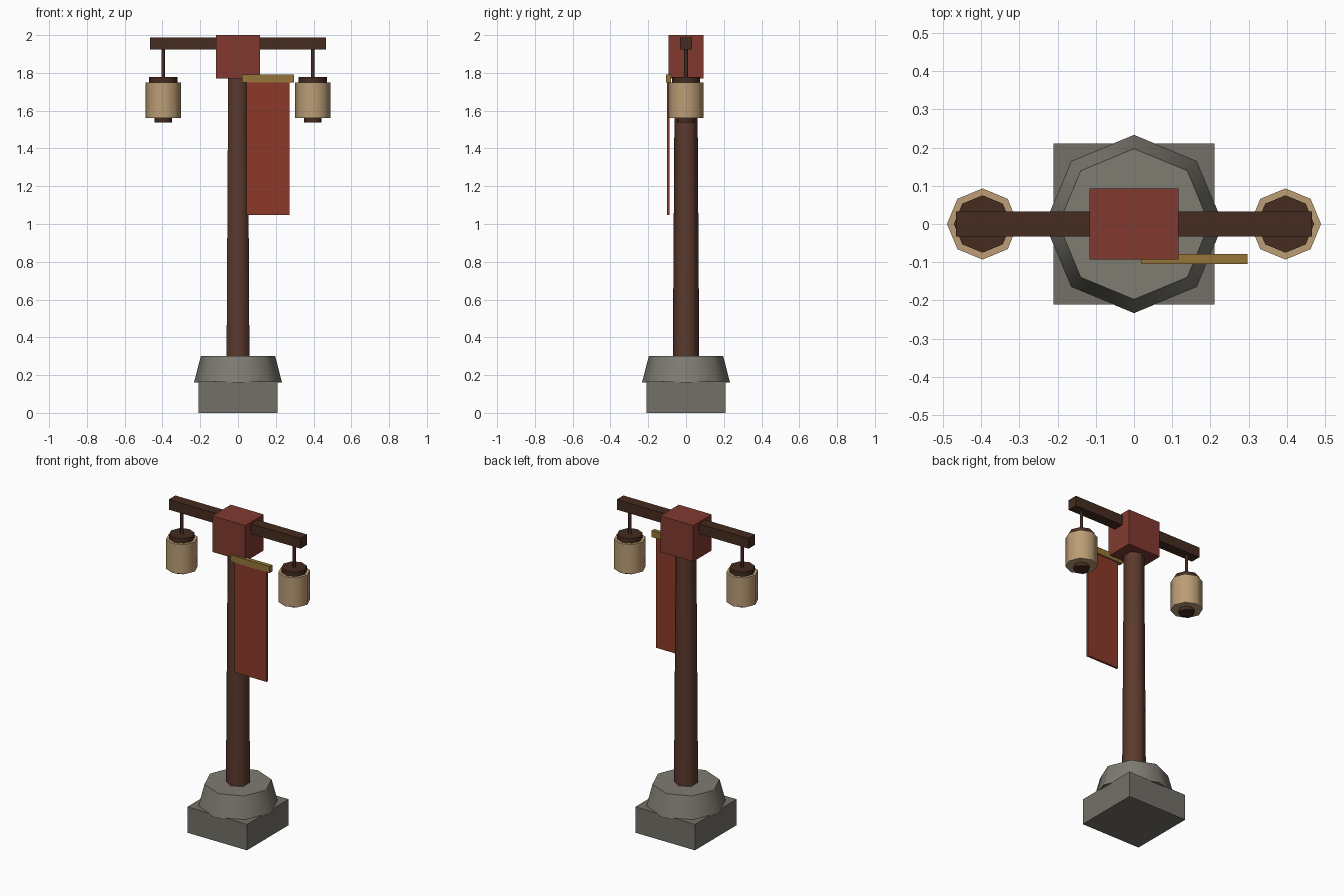
import bpy, math

if "Cube" in bpy.data.objects:
    bpy.data.objects.remove(bpy.data.objects["Cube"])

def material(name, rgb):
    m = bpy.data.materials.new(name)
    m.diffuse_color = (*rgb, 1)
    m.use_nodes = True
    m.node_tree.nodes["Principled BSDF"].inputs["Base Color"].default_value = m.diffuse_color
    return m

stone = material("stone", (0.17, 0.16, 0.135))
stone_light = material("stone_light", (0.21, 0.20, 0.165))
wood = material("wood", (0.105, 0.042, 0.026))
dark_wood = material("dark_wood", (0.06, 0.025, 0.014))
red_paint = material("red_paint", (0.22, 0.042, 0.03))
cloth = material("cloth", (0.26, 0.04, 0.022))
brass = material("brass", (0.30, 0.18, 0.04))
paper = material("paper", (0.50, 0.34, 0.18))

def box(name, x, y, z, mat):
    """Box from (min, max) ranges on each axis."""
    bpy.ops.mesh.primitive_cube_add(size=1, location=[(a + b) / 2 for a, b in (x, y, z)])
    o = bpy.context.object
    o.name = name
    o.scale = [b - a for a, b in (x, y, z)]
    bpy.ops.object.transform_apply(location=False, rotation=False, scale=True)
    o.data.materials.append(mat)
    return o

def prism(name, sides, r_bottom, r_top, z, mat, x=0):
    """Straight or tapered prism with smooth sides and sharp rims."""
    bpy.ops.mesh.primitive_cone_add(vertices=sides, radius1=r_bottom, radius2=r_top,
                                    depth=z[1] - z[0], location=(x, 0, (z[0] + z[1]) / 2))
    o = bpy.context.object
    o.name = name
    bpy.ops.object.shade_smooth_by_angle(angle=math.radians(65))
    o.data.materials.append(mat)
    return o

# Stone footing
box("base_block", (-0.21, 0.21), (-0.21, 0.21), (0, 0.165), stone)
prism("base_collar", 8, 0.233, 0.197, (0.16, 0.30), stone_light)

# Post, head block and crossbeam
prism("post", 6, 0.07, 0.06, (0.28, 1.79), wood)
box("head_block", (-0.116, 0.116), (-0.093, 0.093), (1.77, 2.0), red_paint)
box("crossbeam", (-0.465, 0.465), (-0.033, 0.033), (1.923, 1.988), dark_wood)

# Hanging lanterns
for side, x in (("left", -0.396), ("right", 0.396)):
    prism(f"{side}_lantern_hanger", 6, 0.01, 0.01, (1.77, 1.93), dark_wood, x)
    prism(f"{side}_lantern_cap", 8, 0.075, 0.075, (1.745, 1.777), dark_wood, x)
    prism(f"{side}_lantern_body", 8, 0.093, 0.093, (1.56, 1.748), paper, x)
    prism(f"{side}_lantern_foot", 8, 0.047, 0.047, (1.538, 1.565), dark_wood, x)

# Banner and its rod
box("banner_rod", (0.02, 0.297), (-0.105, -0.079), (1.75, 1.792), brass)
box("banner", (0.045, 0.272), (-0.101, -0.088), (1.048, 1.77), cloth)
